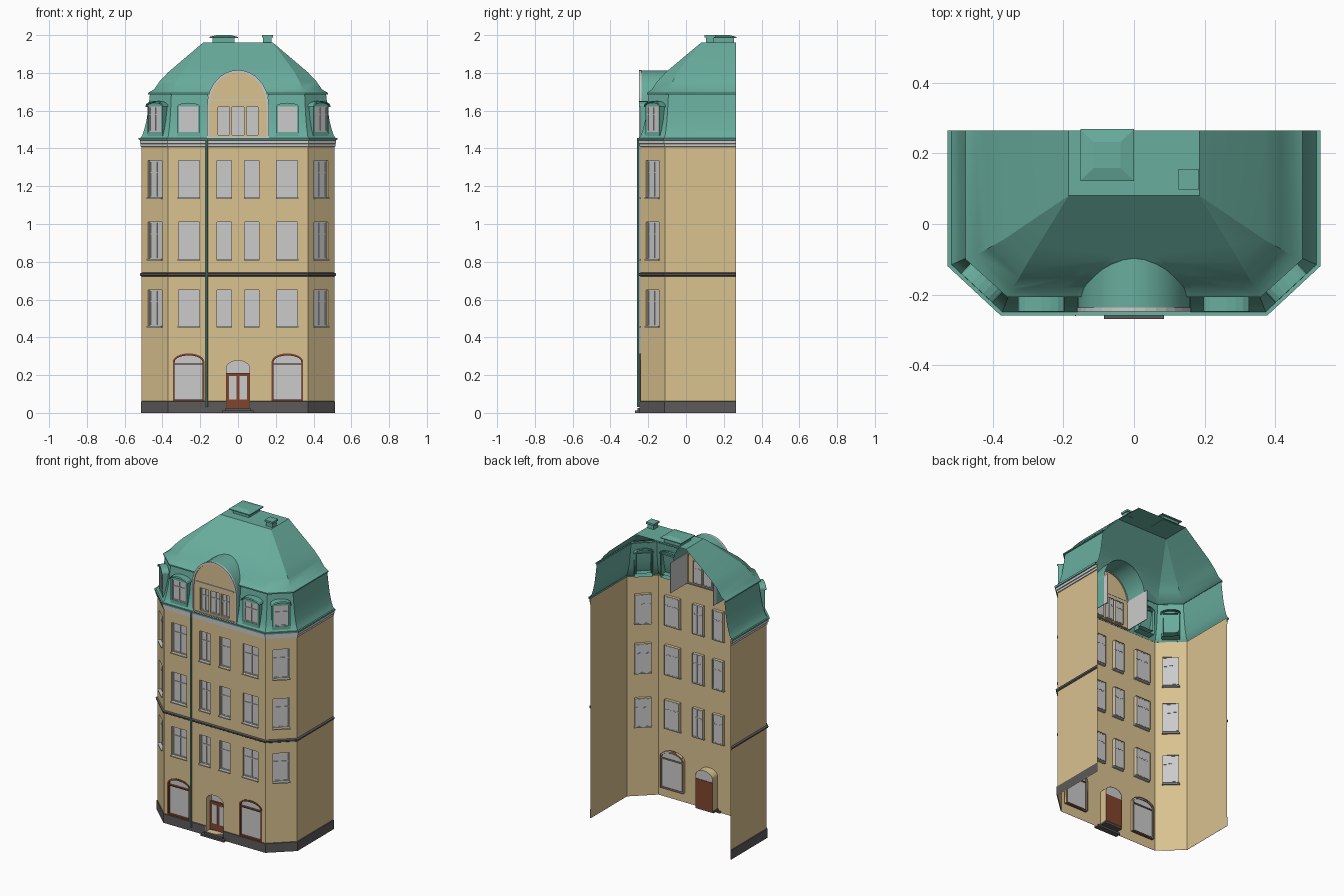
import bpy, bmesh, math
from mathutils import Matrix, Vector

if "Cube" in bpy.data.objects:
    bpy.data.objects.remove(bpy.data.objects["Cube"])


def material(name, rgb):
    m = bpy.data.materials.new(name)
    m.diffuse_color = (*rgb, 1)
    m.use_nodes = True
    m.node_tree.nodes["Principled BSDF"].inputs["Base Color"].default_value = m.diffuse_color
    return m


PLASTER = material("plaster", (0.70, 0.54, 0.28))
COPPER = material("green_copper", (0.14, 0.42, 0.34))
STONE = material("dark_stone", (0.11, 0.10, 0.10))
WOOD = material("brown_wood", (0.22, 0.06, 0.025))

BACK = 0.265
# Local frames: x along the wall, y inward, z up
ANG = math.atan2(0.13, 0.14)
FRONT = Matrix.Translation((0, -0.242, 0))
RIGHT = Matrix.Translation((0.44, -0.177, 0)) @ Matrix.Rotation(ANG, 4, 'Z')
LEFT = Matrix.Translation((-0.44, -0.177, 0)) @ Matrix.Rotation(-ANG, 4, 'Z')
WORLD = Matrix.Identity(4)


def finish(name, bm, mat=None, F=WORLD, smooth=False):
    me = bpy.data.meshes.new(name)
    bm.transform(F)
    bm.to_mesh(me)
    bm.free()
    ob = bpy.data.objects.new(name, me)
    bpy.context.collection.objects.link(ob)
    if mat:
        me.materials.append(mat)
    if smooth:
        bpy.ops.object.select_all(action='DESELECT')
        ob.select_set(True)
        bpy.context.view_layer.objects.active = ob
        bpy.ops.object.shade_smooth_by_angle(angle=math.radians(25))
    return ob


def rect(x0, x1, z0, z1):
    return [(x0, z0), (x1, z0), (x1, z1), (x0, z1)]


def arch(x0, x1, z0, zs, zt, n=16):
    c, r = (x0 + x1) / 2, (x1 - x0) / 2
    return [(x0, z0), (x1, z0)] + [(c + r * math.cos(math.pi * i / n), zs + (zt - zs) * math.sin(math.pi * i / n))
                                   for i in range(n + 1)]


def rim(bm, pts, y0, y1, closed=True):
    a = [bm.verts.new((x, y0, z)) for x, z in pts]
    b = [bm.verts.new((x, y1, z)) for x, z in pts]
    for i in range(0 if closed else 1, len(pts)):
        bm.faces.new((a[i - 1], a[i], b[i], b[i - 1]))


def panel(name, F, outer, holes=(), y=0.0, depth=0.0, mat=None, edge=True):
    """Flat outline with holes; depth adds reveals, edge adds the outer rim."""
    bm = bmesh.new()
    for pts in (outer, *holes):
        vs = [bm.verts.new((x, y, z)) for x, z in pts]
        for i in range(len(vs)):
            bm.edges.new((vs[i - 1], vs[i]))
    bmesh.ops.triangle_fill(bm, use_beauty=True, edges=bm.edges[:], normal=(0, -1, 0))
    if depth:
        for pts in ((outer, *holes) if edge else holes):
            rim(bm, pts, y, y + depth)
    return finish(name, bm, mat, F)


def box(name, F, x0, x1, y0, y1, z0, z1, mat=None, taper=0.0):
    bm = bmesh.new()
    bmesh.ops.create_cube(bm, size=1)
    for v in bm.verts:
        k = 1 - taper if v.co.z > 0 else 1
        v.co = ((x0 + x1) / 2 + v.co.x * k * (x1 - x0), (y0 + y1) / 2 + v.co.y * k * (y1 - y0), z1 if v.co.z > 0 else z0)
    return finish(name, bm, mat, F)


def outline(X, ya, xb, yf, z, gap=None):
    mid = [(-gap, yf), (gap, yf)] if gap else []
    p = [(-X, BACK), (-X, ya), (-xb, yf)] + mid + [(xb, yf), (X, ya), (X, BACK)]
    return [(x, y, z) for x, y in p]


def ring(d, z, gap=None):
    """House footprint pushed outward by d."""
    return outline(0.51 + d, -0.112 - 0.435 * d, 0.37 + 0.392 * d, -0.242 - d, z, gap)


def loft(rings, gap=False):
    bm = bmesh.new()
    vs = [[bm.verts.new(p) for p in r] for r in rings]
    for a, b in zip(vs, vs[1:]):
        for i in range(len(a) - 1):
            if not (gap and i == 3):
                bm.faces.new((a[i], a[i + 1], b[i + 1], b[i]))
    return bm


def moulding(name, profile, mat, gap=None, smooth=False):
    finish(name, loft([ring(d, z, gap) for d, z in profile], bool(gap)), mat, smooth=smooth)


def window(F, x0, x1, z0, z1, y=0.012, sill=True):
    c, zt, b = (x0 + x1) / 2, z0 + (z1 - z0) * 0.68, 0.006
    lights = [rect(xa, xb, za, zb) for xa, xb in ((x0 + b, c - b / 2), (c + b / 2, x1 - b))
              for za, zb in ((z0 + b, zt - b / 2), (zt + b / 2, z1 - b))]
    panel("window_frame", F, rect(x0, x1, z0, z1), lights, y, 0.005)
    panel("window_glass", F, rect(x0, x1, z0, z1), y=y + 0.004)
    if sill:
        box("window_sill", F, x0 - 0.004, x1 + 0.004, -0.009, 0.014, z0 - 0.007, z0)


# Walls with window, shop and door openings
floors = [(0.46, 0.65), (0.815, 1.01), (1.14, 1.335)]
columns = [(-0.315, -0.205), (-0.11, -0.035), (0.035, 0.11), (0.205, 0.315)]
shops = [(-0.345, -0.178), (0.178, 0.345)]
door_hole = arch(-0.062, 0.062, 0.025, 0.235, 0.277)
shop_holes = [arch(a, b, 0.062, 0.27, 0.315) for a, b in shops]
front_holes = [rect(a, b, c, d) for a, b in columns for c, d in floors] + shop_holes + [door_hole]
panel("front_wall", FRONT, rect(-0.37, 0.37, 0, 1.45), front_holes, 0, 0.02, PLASTER, False)
for a, b in columns:
    for c, d in floors:
        window(FRONT, a, b, c, d)
half = math.hypot(0.14, 0.13) / 2
for F, side in ((LEFT, "left"), (RIGHT, "right")):
    panel(side + "_corner_wall", F, rect(-half, half, 0, 1.45),
          [rect(-0.05, 0.05, c, d) for c, d in floors], 0, 0.02, PLASTER, False)
    for c, d in floors:
        window(F, -0.05, 0.05, c, d)
    s = -1 if side == "left" else 1
    bm = bmesh.new()
    q = [(s * 0.51, -0.112, 0), (s * 0.51, BACK, 0), (s * 0.51, BACK, 1.45), (s * 0.51, -0.112, 1.45)]
    bm.faces.new([bm.verts.new(p) for p in q[::s]])
    finish(side + "_wall", bm, PLASTER)

# Shop windows
for a, b in shops:
    panel("shop_frame", FRONT, arch(a, b, 0.062, 0.27, 0.315),
          [rect(a + 0.01, b - 0.01, 0.07, 0.256), arch(a + 0.01, b - 0.01, 0.262, 0.27, 0.304)], -0.003, 0.02, WOOD)
    panel("shop_glass", FRONT, arch(a, b, 0.062, 0.27, 0.315), y=0.012)

# Recessed entrance: lining, door leaves, fanlight, steps
bm = bmesh.new()
rim(bm, door_hole, 0.0, 0.055)
finish("door_lining", bm, PLASTER, FRONT)
panel("fanlight", FRONT, door_hole, y=0.052)
box("door", FRONT, -0.062, 0.062, 0.04, 0.055, 0.025, 0.212, WOOD)
for s in (-1, 1):
    box("door_pane", FRONT, s * 0.028 - 0.02, s * 0.028 + 0.02, 0.037, 0.042, 0.07, 0.195)
box("step_lower", FRONT, -0.085, 0.085, -0.027, 0.01, 0, 0.012, STONE)
box("step_upper", FRONT, -0.066, 0.066, -0.014, 0.05, 0.012, 0.025, STONE)

# Plinth, string course, main cornice, gutter, downpipe
moulding("plinth", [(0.004, 0), (0.004, 0.06), (0, 0.062)], STONE, 0.064)
moulding("string_course", [(0, 0.722), (0.008, 0.727), (0.01, 0.738), (0, 0.743)], STONE)
moulding("main_cornice", [(0, 1.408), (0.005, 1.41), (0.005, 1.424), (0.01, 1.426), (0.01, 1.442), (0, 1.445)], None)
moulding("gutter", [(0.006, 1.443), (0.015, 1.444), (0.017, 1.456), (0.006, 1.455)], COPPER)
bm = bmesh.new()
bmesh.ops.create_cone(bm, segments=10, radius1=0.007, radius2=0.007, depth=1.42, cap_ends=True,
                      matrix=Matrix.Translation((-0.165, -0.253, 0.74)))
finish("downpipe", bm, COPPER, smooth=True)

# Lower mansard, open behind the central dormer
moulding("lower_mansard", [(0.01, 1.45), (-0.004, 1.47), (-0.014, 1.5), (-0.026, 1.55), (-0.036, 1.62), (-0.044, 1.69)],
         COPPER, 0.16, True)

# Upper roof, with the dormer vault cut out of its front slope
bm = loft([ring(-0.045, 1.686), outline(0.476, -0.1, 0.358, -0.207, 1.686), outline(0.476, -0.1, 0.358, -0.207, 1.694),
           outline(0.445, -0.088, 0.345, -0.182, 1.712), outline(0.415, -0.07, 0.325, -0.152, 1.755),
           outline(0.37, -0.045, 0.3, -0.108, 1.803), outline(0.185, 0.08, 0.185, 0.08, 1.96)])
vault = arch(-0.16, 0.16, 1.455, 1.63, 1.812)
for (x0, z0), (x1, z1) in zip(vault[1:], vault[2:]):
    if abs(x0 - x1) + abs(z0 - z1) < 1e-6:
        continue
    bm.normal_update()
    fs = [f for f in bm.faces if abs(f.normal.x) < 0.01 and abs(f.calc_center_median().x) < 0.3]
    geom = fs + list({e for f in fs for e in f.edges}) + list({v for f in fs for v in f.verts})
    bmesh.ops.bisect_plane(bm, geom=geom, plane_co=(x0, 0, z0), plane_no=Vector((z0 - z1, 0, x1 - x0)))
inside = []
for f in bm.faces:
    c = f.calc_center_median()
    if abs(c.x) < 0.16 and c.y < 0.05 and c.z < 1.63 + 0.182 * math.sqrt(1 - (c.x / 0.16) ** 2):
        inside.append(f)
bmesh.ops.delete(bm, geom=inside, context='FACES')
bmesh.ops.remove_doubles(bm, verts=bm.verts[:], dist=1e-5)
finish("upper_roof", bm, COPPER, smooth=True)
bm = bmesh.new()
bm.faces.new([bm.verts.new(p) for p in ((-0.185, 0.08, 1.96), (0.185, 0.08, 1.96), (0.185, BACK, 1.96), (-0.185, BACK, 1.96))])
finish("flat_roof", bm, COPPER)

# Central dormer: vaulted roof, plaster gable, three windows
bm = bmesh.new()
rim(bm, vault[1:] + [vault[0]], -0.246, -0.09, False)
finish("dormer_vault", bm, COPPER, smooth=True)
lights = [(-0.107, -0.045), (-0.033, 0.033), (0.045, 0.107)]
panel("dormer_gable", FRONT, vault, [rect(a, b, 1.472, 1.62) for a, b in lights], 0, 0.015, PLASTER, False)
for a, b in lights:
    window(FRONT, a, b, 1.472, 1.62, 0.008, False)
trim = [(-0.16, 1.6), (0.16, 1.6)]
panel("dormer_arch_trim", FRONT, arch(-0.163, 0.163, 1.456, 1.63, 1.815),
      [arch(-0.15, 0.15, 1.462, 1.63, 1.802)], -0.006, 0.012)
box("dormer_ledge", FRONT, -0.14, 0.14, -0.006, 0.002, 1.653, 1.66)
for x in (-0.156, 0.156):
    box("dormer_cheek", WORLD, x - 0.002, x + 0.002, -0.238, -0.06, 1.455, 1.655)

# Small dormers on the front and the corners
for F, c, w in ((FRONT, -0.262, 0.06), (FRONT, 0.262, 0.06), (LEFT, 0, 0.055), (RIGHT, 0, 0.055)):
    G = F @ Matrix.Translation((c, 0, 0))
    panel("dormer_box", G, arch(-w, w, 1.465, 1.622, 1.642, 8), [rect(0.01 - w, w - 0.01, 1.488, 1.622)], 0, 0.05, COPPER)
    window(G, 0.01 - w, w - 0.01, 1.488, 1.622, 0.003, False)
    bm = bmesh.new()
    top = arch(-w - 0.006, w + 0.006, 1.6, 1.626, 1.65, 8)[2:]
    low = [(x, z - 0.007) for x, z in reversed(top)]
    rim(bm, top + low, -0.006, 0.05)
    finish("dormer_hood", bm, COPPER, G)

# Roof hatch and chimney
box("hatch_base", WORLD, -0.135, -0.018, 0.14, 0.255, 1.958, 1.988, COPPER)
box("hatch_rim", WORLD, -0.152, 0, 0.122, 0.268, 1.984, 1.99, COPPER)
box("hatch_lid", WORLD, -0.152, 0, 0.122, 0.268, 1.99, 2.0, COPPER, 0.5)
box("chimney", WORLD, 0.132, 0.178, 0.105, 0.148, 1.958, 1.988, COPPER)
box("chimney_cap", WORLD, 0.126, 0.184, 0.098, 0.155, 1.988, 2.0, COPPER)
